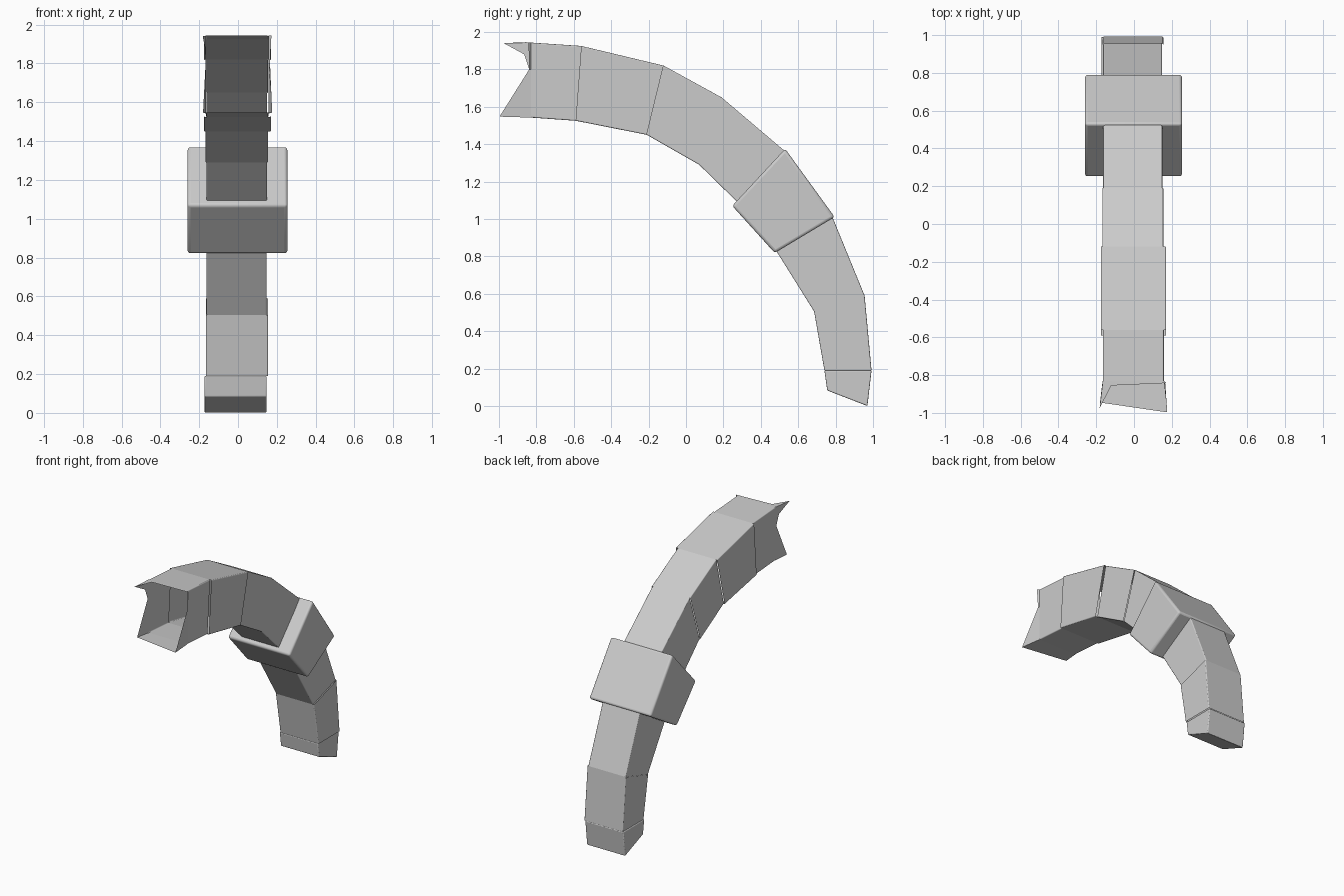
import bpy, bmesh

if "Cube" in bpy.data.objects:
    bpy.data.objects.remove(bpy.data.objects["Cube"])

# Side-view joints of the arch: (outer y, outer z, inner y, inner z)
JOINTS = [
    (-0.83, 1.943, -0.83, 1.542),
    (-0.56, 1.925, -0.59, 1.525),
    (-0.12, 1.82, -0.21, 1.45),
    (0.19, 1.65, 0.07, 1.29),
    (0.52, 1.37, 0.28, 1.085),
    (0.785, 1.005, 0.485, 0.825),
    (0.955, 0.59, 0.685, 0.505),
    (0.992, 0.19, 0.74, 0.19),
    (0.97, 0.0, 0.755, 0.083),
]
# Left and right side of each segment, mouth to foot
WIDTHS = [(-0.165, 0.158), (-0.176, 0.17), (-0.168, 0.155), (-0.163, 0.15),
          (-0.16, 0.148), (-0.163, 0.148), (-0.166, 0.155), (-0.172, 0.148)]


def finish(name, bm, bevel=0.0):
    bmesh.ops.recalc_face_normals(bm, faces=bm.faces)
    me = bpy.data.meshes.new(name)
    bm.to_mesh(me)
    bm.free()
    ob = bpy.data.objects.new(name, me)
    bpy.context.collection.objects.link(ob)
    if bevel:
        m = ob.modifiers.new("soft_edges", "BEVEL")
        m.width = bevel
        m.segments = 3
    return ob


def bridge(bm, a, b):
    n = len(a)
    for i in range(n):
        j = (i + 1) % n
        bm.faces.new((a[i], a[j], b[j], b[i]))


def box_between(name, start, end, xl, xr, cap_start=False, cap_end=False, bevel=0.006):
    bm = bmesh.new()
    rings = []
    for oy, oz, iy, iz in (start, end):
        pts = ((xl, oy, oz), (xr, oy, oz), (xr, iy, iz), (xl, iy, iz))
        rings.append([bm.verts.new(p) for p in pts])
    bridge(bm, *rings)
    if cap_start:
        bm.faces.new(rings[0])
    if cap_end:
        bm.faces.new(rings[1])
    return finish(name, bm, bevel)


# Hollow arch segments, closed only at the foot
last = len(WIDTHS) - 1
for i, (xl, xr) in enumerate(WIDTHS):
    box_between("foot" if i == last else f"tube_segment_{i + 1}",
                JOINTS[i], JOINTS[i + 1], xl, xr,
                cap_start=(i == last), cap_end=(i == last))

# Wide collar round the middle of the arch
box_between("collar", (0.53, 1.375, 0.247, 1.07), (0.795, 1.01, 0.475, 0.818),
            -0.26, 0.255, True, True, 0.015)

# Torn, flared mouth: root loop, and ragged lip (x, y, z)
L, R = -0.165, 0.158
root = [(L, 1.943), (-0.12, 1.943), (R, 1.943), (R, 1.80), (R, 1.542),
        (L, 1.542), (L, 1.80), (L, 1.89)]
lip = [(-0.182, -0.975, 1.94), (-0.12, -0.855, 1.945), (0.172, -0.842, 1.943),
       (0.165, -0.838, 1.80), (0.176, -0.997, 1.547), (-0.18, -0.945, 1.547),
       (-0.167, -0.838, 1.80), (-0.17, -0.865, 1.88)]
bm = bmesh.new()
bridge(bm, [bm.verts.new((x, -0.83, z)) for x, z in root],
       [bm.verts.new(p) for p in lip])
finish("flared_mouth", bm)

# Smooth the rounded edges, keep the corners crisp
for ob in bpy.context.collection.objects:
    ob.select_set(True)
    bpy.context.view_layer.objects.active = ob
bpy.ops.object.shade_smooth_by_angle()
